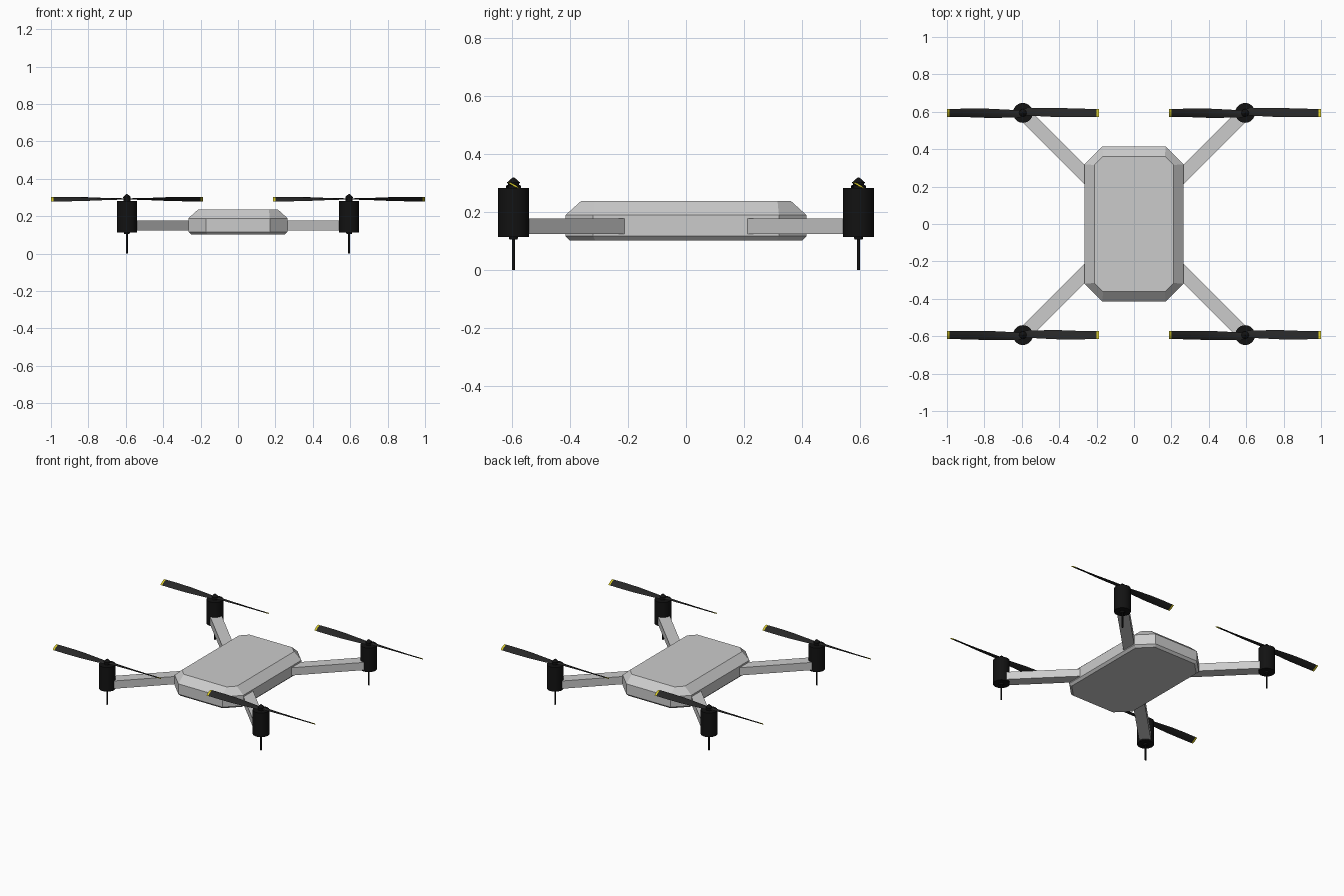
import bpy, bmesh
from math import sin, cos, radians, pi, sqrt

if "Cube" in bpy.data.objects:
    bpy.data.objects.remove(bpy.data.objects["Cube"])

R = 0.594      # rotor offset from centre
SEG = 32


def material(name, col):
    m = bpy.data.materials.new(name)
    m.diffuse_color = (*col, 1)
    m.use_nodes = True
    m.node_tree.nodes["Principled BSDF"].inputs["Base Color"].default_value = m.diffuse_color
    return m


BLACK = material("motor_black", (0.006, 0.006, 0.006))
DARK = material("blade_dark", (0.02, 0.02, 0.02))
YELLOW = material("tip_yellow", (0.7, 0.6, 0.02))


def loft(name, rings, mats=(), tip_bands=()):
    """Skin a stack of equal-length rings and cap both ends."""
    bm = bmesh.new()
    vs = [[bm.verts.new(p) for p in r] for r in rings]
    n = len(rings[0])
    for i in range(len(vs) - 1):
        for j in range(n):
            k = (j + 1) % n
            f = bm.faces.new((vs[i][j], vs[i][k], vs[i + 1][k], vs[i + 1][j]))
            f.material_index = int(i in tip_bands)
    for ring in (vs[0], vs[-1]):
        f = bm.faces.new(ring)
        f.material_index = int(bool(tip_bands))
    bmesh.ops.recalc_face_normals(bm, faces=bm.faces)
    me = bpy.data.meshes.new(name)
    bm.to_mesh(me)
    bm.free()
    for m in mats:
        me.materials.append(m)
    ob = bpy.data.objects.new(name, me)
    bpy.context.collection.objects.link(ob)
    return ob


def smooth(ob):
    bpy.ops.object.select_all(action='DESELECT')
    ob.select_set(True)
    bpy.context.view_layer.objects.active = ob
    bpy.ops.object.shade_smooth_by_angle(angle=radians(35))


def turned(name, profile, x, y, mat):
    """Round part from (radius, height) pairs."""
    rings = [[(x + r * cos(2 * pi * i / SEG), y + r * sin(2 * pi * i / SEG), z)
              for i in range(SEG)] for r, z in profile]
    ob = loft(name, rings, [mat])
    smooth(ob)
    return ob


def octagon(hx, hy, cx, cy, z):
    return [(hx, -cy, z), (hx, cy, z), (cx, hy, z), (-cx, hy, z),
            (-hx, cy, z), (-hx, -cy, z), (-cx, -hy, z), (cx, -hy, z)]


# Body: chamfered octagonal shell
loft("body", [octagon(0.25, 0.40, 0.163, 0.313, 0.102),
              octagon(0.265, 0.415, 0.17, 0.32, 0.117),
              octagon(0.265, 0.415, 0.17, 0.32, 0.189),
              octagon(0.212, 0.362, 0.165, 0.315, 0.237)])


# Propeller: two twisted blades, mirrored by a half turn
def blade_section(s):
    a = abs(s) / 0.406
    side = 1 if s > 0 else -1
    chord = 0.038 + 0.015 * min(1, a * 2) - 0.004 * max(0, a - 0.5) * 2
    pitch = -side * radians(6 + 23 * min(1, a * 1.3)) * min(1, a * 8)
    shift = side * 0.006 * max(0, 1 - 1.5 * a)
    pts = []
    for u, v in ((-0.5, 0), (-0.2, 0.0035), (0.2, 0.0035), (0.5, 0),
                 (0.2, -0.0025), (-0.2, -0.0025)):
        y, z = u * chord, v
        pts.append((s, y * cos(pitch) - z * sin(pitch) + shift,
                    0.292 + y * sin(pitch) + z))
    return pts


half = [0.02, 0.06, 0.12, 0.2, 0.3, 0.393, 0.406]
stations = [-s for s in reversed(half)] + half

for sx, xn in ((-1, "left"), (1, "right")):
    for sy, yn in ((-1, "front"), (1, "back")):
        tag = f"{yn}_{xn}"
        x, y = sx * R, sy * R

        # Diagonal arm
        w = 0.0375 / sqrt(2)
        rings = []
        for d in (0.19, R - 0.01):
            rings.append([(sx * (d + o * w), sy * (d - o * w), z)
                          for o, z in ((-1, 0.124), (1, 0.124), (1, 0.178), (-1, 0.178))])
        loft("arm_" + tag, rings)

        # Motor can, landing pin and hub
        turned("motor_" + tag, [(0.014, 0.105), (0.016, 0.114), (0.053, 0.114),
                                (0.053, 0.282), (0.02, 0.282)], x, y, BLACK)
        turned("landing_pin_" + tag, [(0.0055, 0.0), (0.0055, 0.11)], x, y, BLACK)
        turned("hub_" + tag, [(0.018, 0.28), (0.02, 0.302), (0.012, 0.311),
                              (0.002, 0.319)], x, y, BLACK)

        # Propeller with yellow tips
        prop = loft("propeller_" + tag, [blade_section(s) for s in stations],
                    [DARK, YELLOW], (0, len(stations) - 2))
        prop.location = (x, y, 0)
        smooth(prop)
